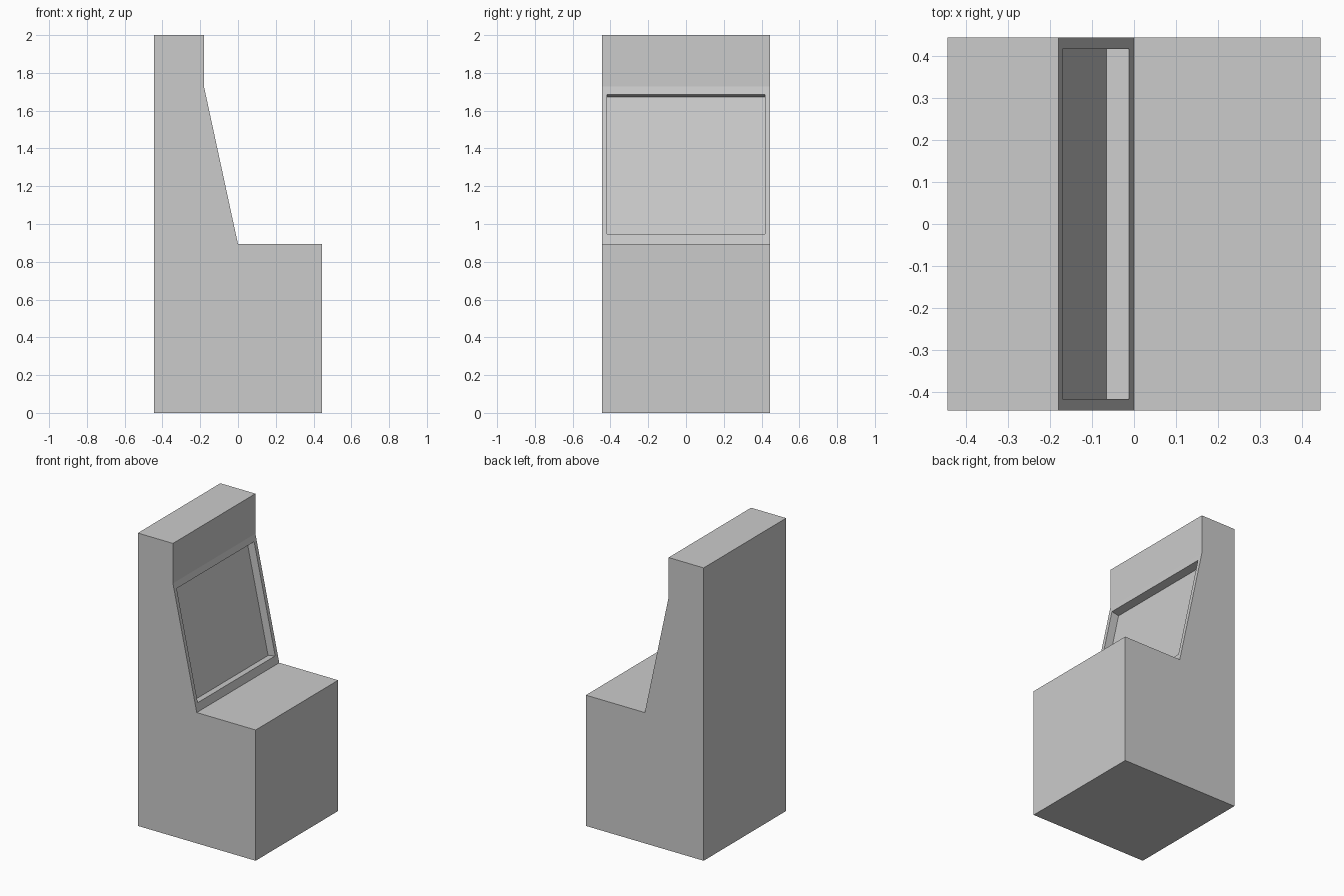
import bpy, bmesh
from mathutils import Vector

if "Cube" in bpy.data.objects:
    bpy.data.objects.remove(bpy.data.objects["Cube"])


def extrude_profile(name, profile, half_width):
    """Prism from an (x, z) outline, extruded symmetrically along y."""
    bm = bmesh.new()
    face = bm.faces.new([bm.verts.new((x, -half_width, z)) for x, z in profile])
    ext = bmesh.ops.extrude_face_region(bm, geom=[face])
    moved = [v for v in ext["geom"] if isinstance(v, bmesh.types.BMVert)]
    bmesh.ops.translate(bm, verts=moved, vec=(0, 2 * half_width, 0))
    bmesh.ops.recalc_face_normals(bm, faces=bm.faces)
    mesh = bpy.data.meshes.new(name)
    bm.to_mesh(mesh)
    bm.free()
    obj = bpy.data.objects.new(name, mesh)
    bpy.context.collection.objects.link(obj)
    return obj


HALF = 0.445
low, high = Vector((0, 0.893)), Vector((-0.18, 1.727))

# Cabinet body: deep base, sloped screen face, upright top
cabinet = extrude_profile("cabinet", [
    (-HALF, 0), (HALF, 0), (HALF, low.y), low, high, (high.x, 2), (-HALF, 2)], HALF)

# Screen recess: sunk square to the sloped face
slope = high - low
inward = Vector((-slope.y, slope.x)).normalized()
bottom = low + slope * 0.065
top = low + slope * 0.949
cutter = extrude_profile("screen_recess_cutter", [
    bottom - inward * 0.05, bottom + inward * 0.055,
    top + inward * 0.055, top - inward * 0.05], 0.418)
cutter.hide_render = True

cut = cabinet.modifiers.new("screen_recess", 'BOOLEAN')
cut.operation = 'DIFFERENCE'
cut.solver = 'EXACT'
cut.object = cutter
bpy.context.view_layer.objects.active = cabinet
bpy.ops.object.modifier_apply(modifier=cut.name)
bpy.data.objects.remove(cutter)
